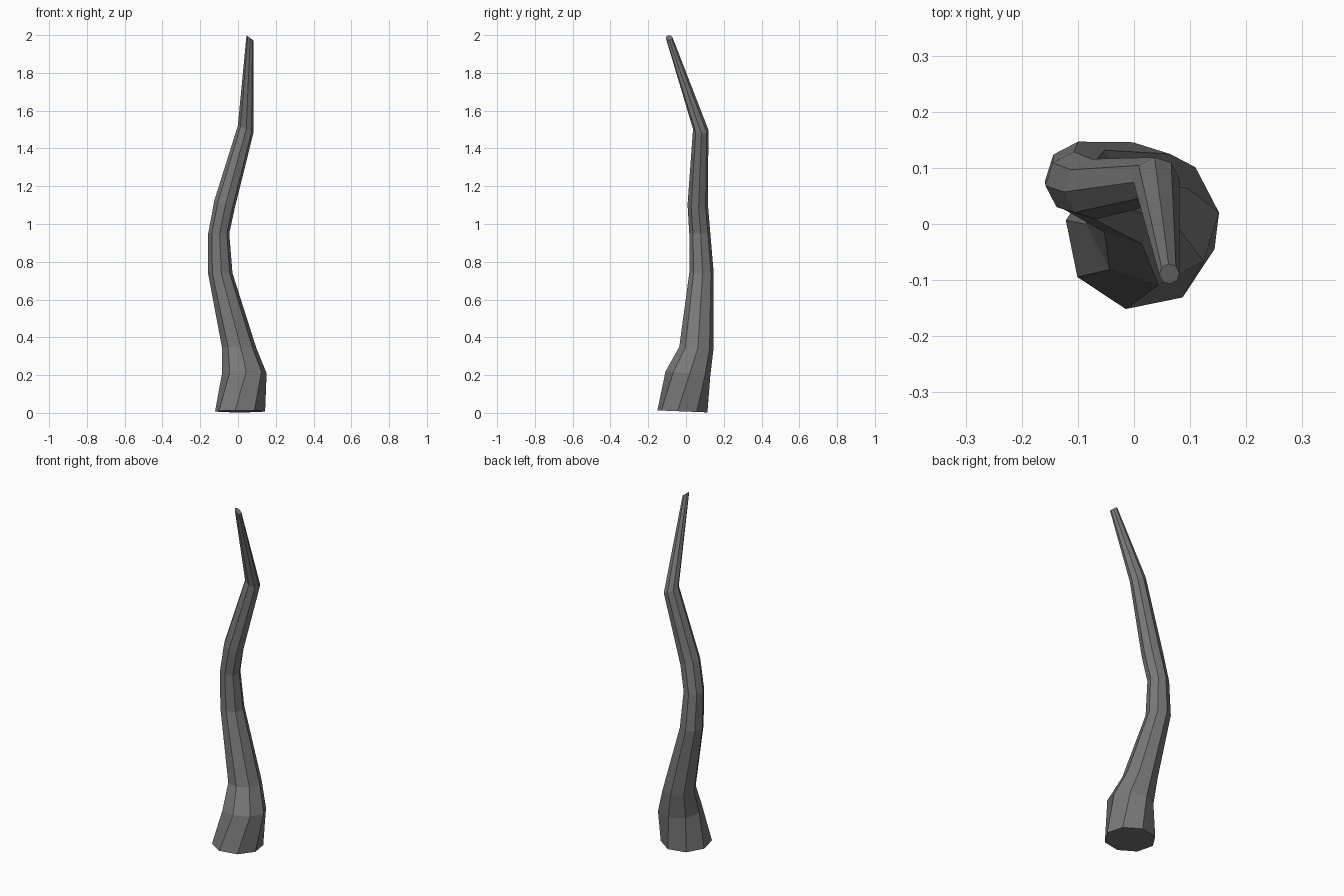
import bpy, bmesh, math

if "Cube" in bpy.data.objects:
    bpy.data.objects.remove(bpy.data.objects["Cube"])

SIDES = 8
# Rings: centre x, y, z, radius, tilt slope x, tilt slope y, twist in degrees
RINGS = [
    (0.011, -0.019, 0.008, 0.135, 0.0, 0.04, -11),
    (0.033, 0.010, 0.207, 0.119, -0.03, 0.10, 5),
    (0.006, 0.055, 0.345, 0.091, 0.0, 0.05, 5),
    (-0.094, 0.082, 0.740, 0.065, 0.0, 0.0, 5),
    (-0.102, 0.073, 0.950, 0.056, 0.0, 0.0, 5),
    (-0.071, 0.062, 1.105, 0.054, 0.40, 0.0, 5),
    (0.040, 0.078, 1.500, 0.041, 0.50, 0.10, 5),
    (0.063, -0.089, 1.986, 0.018, 0.75, 0.0, 5),
]

mat = bpy.data.materials.new("dark grey")
mat.diffuse_color = (0.19, 0.19, 0.19, 1)
mat.use_nodes = True
mat.node_tree.nodes["Principled BSDF"].inputs["Base Color"].default_value = mat.diffuse_color


def add_ring(bm, cx, cy, cz, r, sx, sy, twist):
    verts = []
    for i in range(SIDES):
        a = math.radians(twist) + math.tau * i / SIDES
        dx, dy = r * math.cos(a), r * math.sin(a)
        verts.append(bm.verts.new((cx + dx, cy + dy, cz - sx * dx - sy * dy)))
    return verts


# Crooked tapering trunk: loft through the rings, capped at both ends
bm = bmesh.new()
rings = [add_ring(bm, *r) for r in RINGS]
for low, high in zip(rings, rings[1:]):
    for i in range(SIDES):
        j = (i + 1) % SIDES
        bm.faces.new((low[i], low[j], high[j], high[i]))
bm.faces.new(rings[0][::-1])
bm.faces.new(rings[-1])
bmesh.ops.recalc_face_normals(bm, faces=bm.faces[:])

mesh = bpy.data.meshes.new("trunk")
bm.to_mesh(mesh)
bm.free()
mesh.materials.append(mat)
trunk = bpy.data.objects.new("trunk", mesh)
bpy.context.collection.objects.link(trunk)
